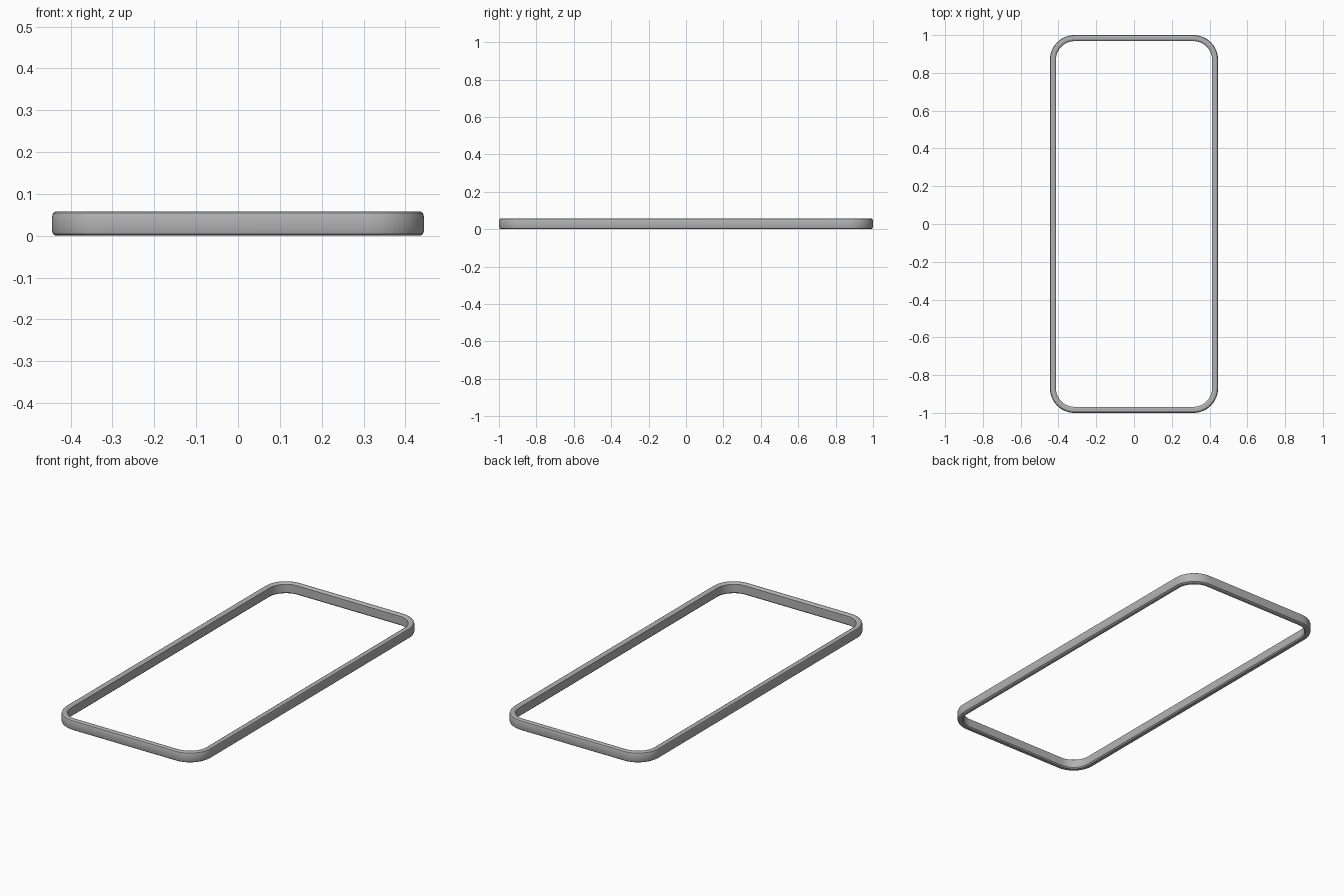
import bpy, bmesh, math

if "Cube" in bpy.data.objects:
    bpy.data.objects.remove(bpy.data.objects["Cube"])

HX, HY, R, H = 0.445, 1.0, 0.13, 0.058   # outer half sizes, corner radius, height
SEG = 12                                  # segments per corner

# cross-section of the band: (inset from outer edge, z)
profile = [(0.009, 0.0), (0.003, 0.004), (0.0, 0.014), (0.0, H - 0.014), (0.003, H - 0.004),
           (0.009, H), (0.023, H), (0.032, H - 0.006), (0.032, 0.006), (0.026, 0.0)]

mat = bpy.data.materials.new("grey")
mat.diffuse_color = (0.45, 0.45, 0.45, 1)
mat.use_nodes = True
mat.node_tree.nodes["Principled BSDF"].inputs["Base Color"].default_value = mat.diffuse_color


def ring_point(sx, sy, a, inset):
    r = R - inset
    return (sx * (HX - R) + r * math.cos(a), sy * (HY - R) + r * math.sin(a))


# sweep the cross-section around a rounded rectangle
bm = bmesh.new()
rings = []
for q, (sx, sy) in enumerate([(1, 1), (-1, 1), (-1, -1), (1, -1)]):
    for i in range(SEG + 1):
        a = (q + i / SEG) * math.pi / 2
        rings.append([bm.verts.new((*ring_point(sx, sy, a, d), z)) for d, z in profile])
n, m = len(rings), len(profile)
for i in range(n):
    a, b = rings[i], rings[(i + 1) % n]
    for j in range(m):
        k = (j + 1) % m
        bm.faces.new((a[j], b[j], b[k], a[k]))
bmesh.ops.recalc_face_normals(bm, faces=bm.faces)

me = bpy.data.meshes.new("bumper_frame")
bm.to_mesh(me)
bm.free()
me.materials.append(mat)
ob = bpy.data.objects.new("bumper_frame", me)
bpy.context.collection.objects.link(ob)
bpy.context.view_layer.objects.active = ob
ob.select_set(True)
bpy.ops.object.shade_smooth_by_angle(angle=math.radians(30))
